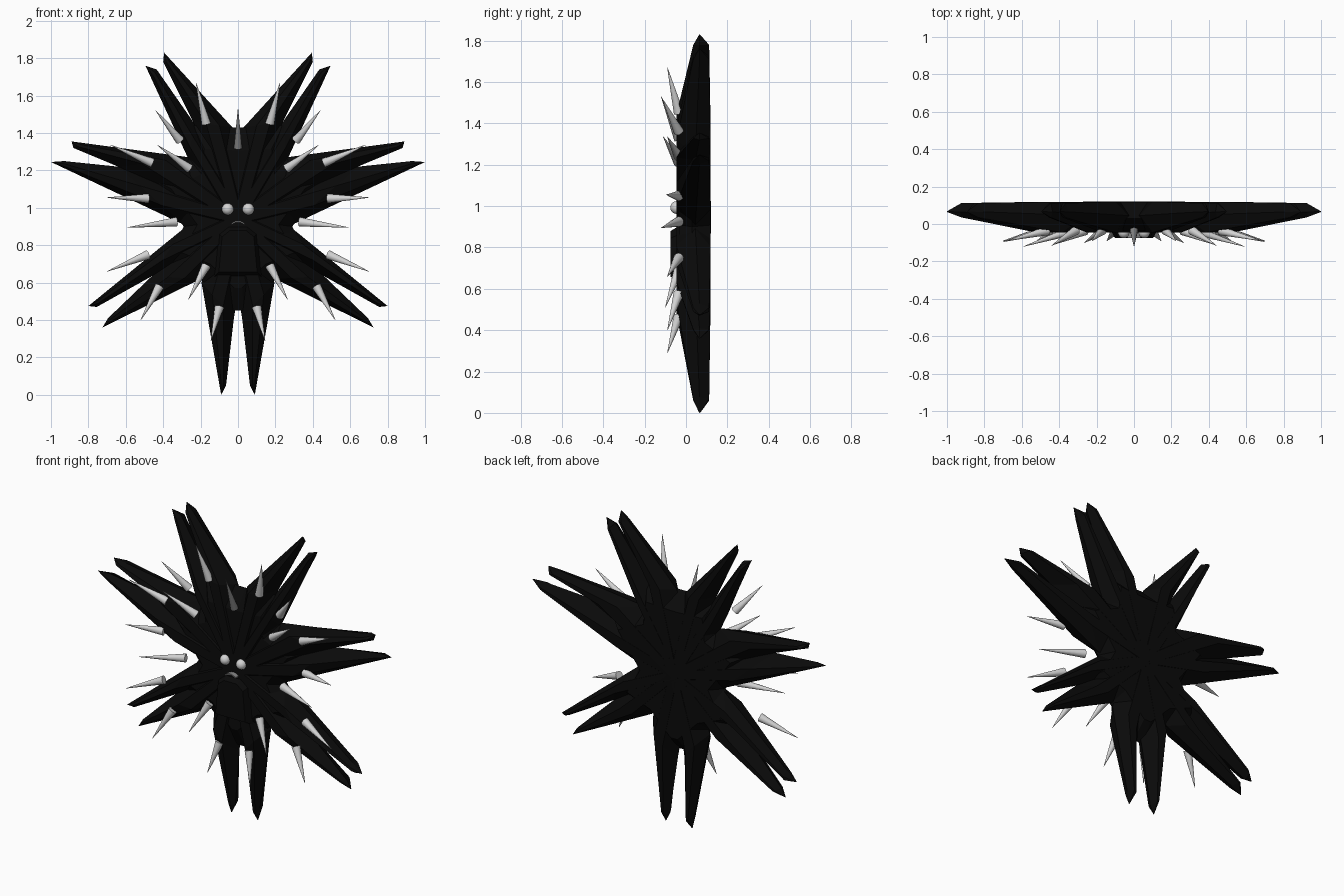
import bpy
import bmesh
from math import cos, pi
from mathutils import Vector

cube = bpy.data.objects.get("Cube")
if cube:
    bpy.data.objects.remove(cube, do_unlink=True)


def material(name, v):
    m = bpy.data.materials.new(name)
    m.use_nodes = True
    m.diffuse_color = (v, v, v, 1)
    m.node_tree.nodes["Principled BSDF"].inputs["Base Color"].default_value = (v, v, v, 1)
    return m


BLACK = material("black", 0.003)
PALE = material("pale grey", 0.65)
GREY = material("mid grey", 0.25)
HUB = Vector((0, 0.94))


def loft(name, rings, mat, smooth=False):
    """Skin a list of equal-sized rings and close both ends."""
    bm = bmesh.new()
    loops = [[bm.verts.new(p) for p in ring] for ring in rings]
    n = len(loops[0])
    for a, b in zip(loops, loops[1:]):
        for i in range(n):
            j = (i + 1) % n
            bm.faces.new((a[i], a[j], b[j], b[i]))
    bm.faces.new(loops[0])
    bm.faces.new(loops[-1])
    bmesh.ops.remove_doubles(bm, verts=bm.verts, dist=0.0005)
    bmesh.ops.recalc_face_normals(bm, faces=bm.faces)
    mesh = bpy.data.meshes.new(name)
    bm.to_mesh(mesh)
    bm.free()
    mesh.materials.append(mat)
    ob = bpy.data.objects.new(name, mesh)
    bpy.context.collection.objects.link(ob)
    return ob


def section(a, b, front, mid, back):
    """Six-sided cross-section between two outline points."""
    p, q = a.lerp(b, 0.33), a.lerp(b, 0.67)
    return [(v.x, y, v.y) for v, y in
            ((a, mid), (p, front), (q, front), (b, mid), (q, back), (p, back))]


def arm(name, tip, shoulder, outer, inner, side):
    tip, shoulder, outer, inner = (Vector((side * x, z)) for x, z in (tip, shoulder, outer, inner))
    axis = (tip - HUB).normalized()
    across = Vector((-axis.y, axis.x)) * 0.07
    if across.dot(outer - inner) < 0:
        across = -across
    loft(name, [
        section(HUB + across, HUB - across, -0.045, 0.03, 0.12),
        section(outer, inner, -0.045, 0.045, 0.118),
        section(outer.lerp(tip, 0.87), shoulder, 0.035, 0.065, 0.112),
        section(tip, tip.lerp(shoulder, 0.08), 0.063, 0.066, 0.069),
    ], BLACK)


def spike(name, base, tip, tip_y, mat=PALE, radius=0.025):
    a, b = Vector((base[0], -0.035, base[1])), Vector((tip[0], tip_y, tip[1]))
    d = b - a
    bpy.ops.mesh.primitive_cone_add(
        vertices=12, radius1=radius, radius2=0.001, depth=d.length,
        location=(a + b) / 2, rotation=d.to_track_quat('Z', 'Y').to_euler())
    ob = bpy.context.object
    ob.name = name
    ob.data.materials.append(mat)
    bpy.ops.object.shade_smooth_by_angle()


# Paired arms: tip, chamfered shoulder, outer valley, inner valley
ARMS = {
    "top_inner_arm": ((0.395, 1.83), (0.40, 1.78), (0.03, 1.43), (0.24, 1.46)),
    "top_outer_arm": ((0.495, 1.76), (0.435, 1.74), (0.26, 1.25), (0.24, 1.46)),
    "upper_side_arm": ((0.89, 1.355), (0.88, 1.32), (0.26, 1.27), (0.64, 1.22)),
    "middle_side_arm": ((1.0, 1.245), (0.93, 1.25), (0.29, 0.91), (0.64, 1.22)),
    "lower_side_arm": ((0.80, 0.475), (0.755, 0.47), (0.29, 0.89), (0.46, 0.635)),
    "lower_inner_arm": ((0.725, 0.36), (0.695, 0.41), (0.20, 0.62), (0.46, 0.635)),
    "bottom_arm": ((0.09, 0.0), (0.064, 0.05), (0.195, 0.60), (0.022, 0.41)),
}
# Pale spikes: base, tip, tip depth
SPIKES = (
    ((0.17, 1.45), (0.225, 1.67), -0.09),
    ((0.31, 1.36), (0.44, 1.52), -0.115),
    ((0.26, 1.21), (0.43, 1.335), -0.11),
    ((0.46, 1.24), (0.68, 1.335), -0.09),
    ((0.48, 1.05), (0.70, 1.055), -0.095),
    ((0.33, 0.925), (0.59, 0.895), -0.12),
    ((0.48, 0.75), (0.70, 0.66), -0.09),
    ((0.17, 0.69), (0.265, 0.51), -0.10),
    ((0.42, 0.58), (0.52, 0.40), -0.09),
    ((0.10, 0.47), (0.145, 0.29), -0.09),
)
for side, label in ((1, "left"), (-1, "right")):
    for name, points in ARMS.items():
        arm(f"{label}_{name}", *points, side)
    for i, (base, tip, depth) in enumerate(SPIKES):
        spike(f"{label}_spike_{i + 1}", (side * base[0], base[1]), (side * tip[0], tip[1]), depth)
    # Round eyes
    bpy.ops.mesh.primitive_uv_sphere_add(
        segments=16, ring_count=10, radius=0.031, location=(side * 0.055, -0.045, 0.993))
    eye = bpy.context.object
    eye.name = f"{label}_eye"
    eye.data.materials.append(PALE)
    bpy.ops.object.shade_smooth_by_angle()

spike("crown_spike", (0, 1.32), (0, 1.53), -0.12, GREY, 0.022)


def plate(name, half, layers, centre):
    """Mirrored outline stacked at several depths and scales."""
    outline = [Vector(p) for p in half] + [Vector((-x, z)) for x, z in reversed(half)]
    rings = []
    for y, s in layers:
        pts = [centre + (p - centre) * s for p in outline]
        rings.append([(p.x, y, p.y) for p in pts])
    loft(name, rings, BLACK)


# Central body filling the valleys between the arms
plate("body_core", ((0.03, 1.43), (0.24, 1.44), (0.26, 1.26), (0.48, 1.16), (0.29, 0.9),
                    (0.40, 0.70), (0.2, 0.62), (0.03, 0.45)),
      ((-0.035, 0.75), (0.03, 1), (0.118, 0.8)), HUB)
# Raised chin below the mouth
plate("chin", ((0.05, 0.90), (0.10, 0.86), (0.12, 0.64)),
      ((-0.075, 0.85), (-0.03, 1.05)), Vector((0, 0.76)))

# Small downturned mouth
mouth = []
for i in range(9):
    t = i / 4 - 1
    x, z = 0.036 * t, 0.91 + 0.013 * cos(t * pi / 2)
    mouth.append([(x, -0.075, z), (x, -0.04, z), (x, -0.04, z + 0.008), (x, -0.075, z + 0.008)])
loft("mouth", mouth, GREY)
